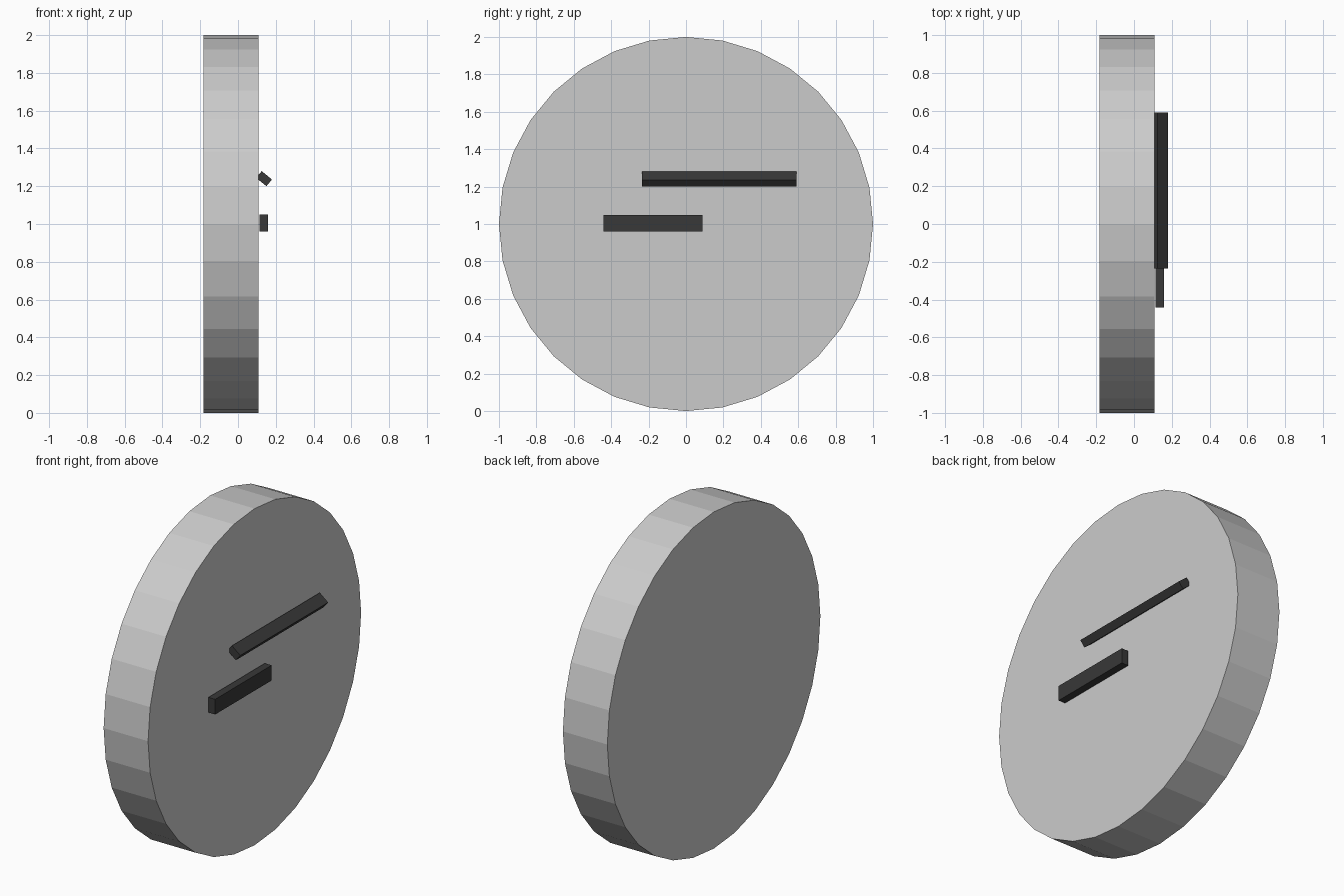
import bpy, bmesh
from math import radians
from mathutils import Matrix

if "Cube" in bpy.data.objects:
    bpy.data.objects.remove(bpy.data.objects["Cube"])

dark = bpy.data.materials.new("dark")
dark.diffuse_color = (0.04, 0.04, 0.04, 1)
dark.use_nodes = True
dark.node_tree.nodes["Principled BSDF"].inputs["Base Color"].default_value = dark.diffuse_color


def finish(name, bm, mat=None):
    me = bpy.data.meshes.new(name)
    bm.to_mesh(me)
    bm.free()
    ob = bpy.data.objects.new(name, me)
    bpy.context.collection.objects.link(ob)
    if mat:
        me.materials.append(mat)
    return ob


def bar(name, size, loc, tilt=0):
    # box tilted about its long (y) axis
    bm = bmesh.new()
    m = (Matrix.Translation(loc) @ Matrix.Rotation(radians(tilt), 4, 'Y')
         @ Matrix.Diagonal((*size, 1)))
    bmesh.ops.create_cube(bm, size=1, matrix=m)
    return finish(name, bm, dark)


# 32-sided clock disc facing +x
bm = bmesh.new()
bmesh.ops.create_cone(
    bm, cap_ends=True, segments=32, radius1=1, radius2=1, depth=0.292,
    matrix=Matrix.Translation((-0.037, 0, 1)) @ Matrix.Rotation(radians(90), 4, 'Y'))
finish("clock_disc", bm)

# short upright hand and long tilted hand
bar("short_hand", (0.045, 0.53, 0.09), (0.137, -0.177, 1.004))
bar("long_hand", (0.07, 0.825, 0.046), (0.138, 0.177, 1.24), 39)
